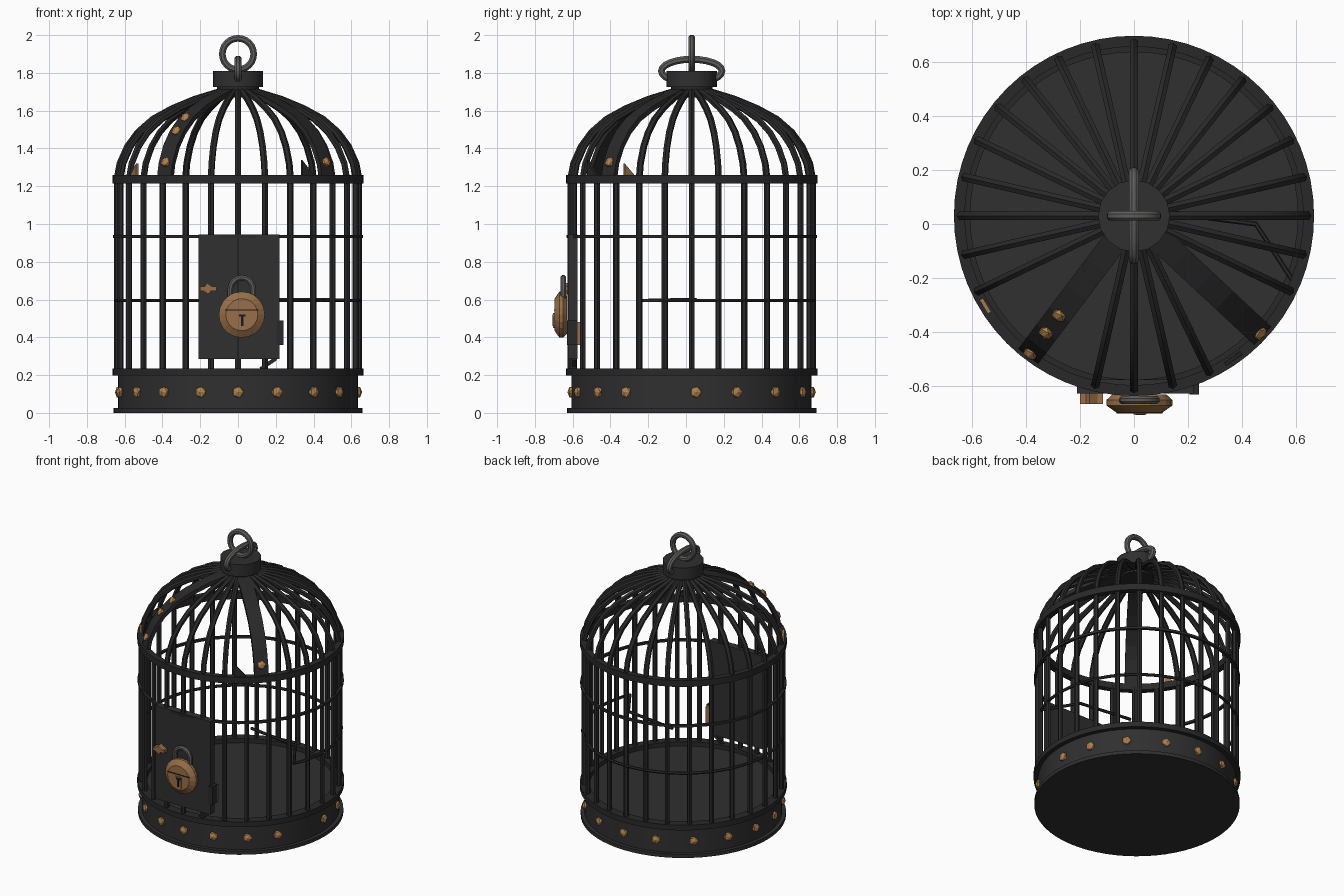
import bpy, bmesh, math
from mathutils import Vector, Matrix

cube = bpy.data.objects.get("Cube")
if cube:
    bpy.data.objects.remove(cube, do_unlink=True)

CY = 0.03  # cage axis
RIM = 0.64


def material(name, color):
    m = bpy.data.materials.new(name)
    m.use_nodes = True
    m.diffuse_color = (*color, 1)
    m.node_tree.nodes["Principled BSDF"].inputs["Base Color"].default_value = (*color, 1)
    return m


IRON = material("dark iron", (0.029, 0.029, 0.029))
BAR = material("black iron", (0.022, 0.022, 0.023))
STEEL = material("worn steel", (0.11, 0.11, 0.105))
BRASS = material("aged brass", (0.31, 0.16, 0.065))
RIVET = material("bright brass", (0.42, 0.22, 0.075))
DARK = material("keyhole black", (0.01, 0.01, 0.01))


def finish(name, bm, mat, smooth=False):
    bmesh.ops.recalc_face_normals(bm, faces=bm.faces)
    mesh = bpy.data.meshes.new(name)
    bm.to_mesh(mesh)
    bm.free()
    mesh.materials.append(mat)
    ob = bpy.data.objects.new(name, mesh)
    bpy.context.collection.objects.link(ob)
    if smooth:
        bpy.ops.object.select_all(action="DESELECT")
        ob.select_set(True)
        bpy.context.view_layer.objects.active = ob
        bpy.ops.object.shade_smooth_by_angle(angle=math.radians(40))


def polar(r, a, z):
    return Vector((r * math.cos(a), CY + r * math.sin(a), z))


def hoop(name, r0, r1, z0, z1, steps=64):
    """Flat band around the cage axis."""
    bm = bmesh.new()
    profile = [(r0, z0), (r1, z0), (r1, z1), (r0, z1)]
    rings = [[bm.verts.new(polar(r, math.tau * i / steps, z)) for r, z in profile]
             for i in range(steps)]
    for i in range(steps):
        a, b = rings[i], rings[(i + 1) % steps]
        for j in range(4):
            k = (j + 1) % 4
            bm.faces.new((a[j], b[j], b[k], a[k]))
    finish(name, bm, BAR, True)


def disc(name, r, z0, z1, mat, steps=64):
    bm = bmesh.new()
    bmesh.ops.create_cone(bm, cap_ends=True, segments=steps, radius1=r, radius2=r, depth=z1 - z0,
                          matrix=Matrix.Translation((0, CY, (z0 + z1) / 2)))
    finish(name, bm, mat, True)


def sweep(bm, points, half_w, half_d, side, sides=6, closed=False):
    """Sweep an oval section along a path; side fixes the width direction."""
    rings = []
    n = len(points)
    u = Vector(side)
    for i, p in enumerate(points):
        if closed:
            t = points[(i + 1) % n] - points[i - 1]
        else:
            t = points[min(i + 1, n - 1)] - points[max(i - 1, 0)]
        v = t.cross(u).normalized()
        rot = math.pi / sides
        rings.append([bm.verts.new(p + u * half_w * math.cos(math.tau * k / sides + rot)
                                   + v * half_d * math.sin(math.tau * k / sides + rot))
                      for k in range(sides)])
    for i in range(n if closed else n - 1):
        a, b = rings[i], rings[(i + 1) % n]
        for k in range(sides):
            m = (k + 1) % sides
            bm.faces.new((a[k], a[m], b[m], b[k]))
    if not closed:
        bm.faces.new(rings[0])
        bm.faces.new(rings[-1])


def box(name, x, y, z, mat, tilt=0):
    bm = bmesh.new()
    lo, hi = Vector((x[0], y[0], z[0])), Vector((x[1], y[1], z[1]))
    bmesh.ops.create_cube(bm, size=1, matrix=Matrix.Translation((lo + hi) / 2)
                          @ Matrix.Rotation(tilt, 4, "Y") @ Matrix.Diagonal((*(hi - lo), 1)))
    finish(name, bm, mat)


def shard(name, angle, spread, z0, z1, mat):
    """Triangular sliver standing on the dome rim."""
    bm = bmesh.new()
    corners = ((angle - spread, z0), (angle + spread, z0), (angle + spread, z1))
    back, front = ([bm.verts.new(polar(r, a, z)) for a, z in corners] for r in (0.635, 0.65))
    bm.faces.new(back)
    bm.faces.new(front)
    for i in range(3):
        bm.faces.new((back[i - 1], back[i], front[i], front[i - 1]))
    finish(name, bm, mat)


def stud(bm, pos, normal, r):
    rot = Vector(normal).to_track_quat("Z", "Y").to_matrix().to_4x4()
    bmesh.ops.create_icosphere(bm, subdivisions=1, radius=r,
                               matrix=Matrix.Translation(pos) @ rot @ Matrix.Diagonal((1, 1, 0.6, 1)))


# Base drum, floor and flat hoops
disc("base_flange", 0.66, 0, 0.025, IRON)
disc("base_drum", 0.635, 0.02, 0.205, IRON)
hoop("base_top_rim", 0.605, 0.665, 0.198, 0.235)
hoop("dome_rim", 0.625, 0.665, 1.215, 1.26)
hoop("middle_hoop", 0.645, 0.663, 0.927, 0.943)

# Lower hoop, broken open at the front with one end bent inward
bm = bmesh.new()
a0, a1 = math.radians(-23), math.radians(204)
path = [polar(0.647, a0 + (a1 - a0) * i / 44, 0.595) for i in range(45)]
sweep(bm, [Vector((0.07, 0.05, 0.6)), Vector((0.45, 0.0, 0.6))] + path, 0.01, 0.01, (0, 0, 1))
finish("broken_lower_hoop", bm, BAR, True)

# Upright bars and curved dome bars
DOME = [(0.64, 1.24), (0.625, 1.32), (0.585, 1.41), (0.53, 1.485), (0.45, 1.555),
        (0.35, 1.61), (0.23, 1.66), (0.1, 1.7)]
STRAPS = [math.radians(233), math.radians(-43)]
uprights, ribs = bmesh.new(), bmesh.new()
for i in range(28):
    a = math.tau * i / 28
    tangent = (-math.sin(a), math.cos(a), 0)
    sweep(uprights, [polar(RIM, a, 0.2), polar(RIM, a, 1.24)], 0.017, 0.017, tangent)
    if min(abs(math.remainder(a - s, math.tau)) for s in STRAPS) > math.radians(15):
        sweep(ribs, [polar(r, a, z) for r, z in DOME], 0.018, 0.018, tangent)
finish("upright_bars", uprights, BAR, True)
finish("dome_bars", ribs, BAR, True)

# Wide riveted repair straps on the dome
straps, studs = bmesh.new(), bmesh.new()
for a, marks in zip(STRAPS, ((1, 3, 4), (1,))):
    sweep(straps, [polar(r, a, z) for r, z in DOME], 0.065, 0.018,
          (-math.sin(a), math.cos(a), 0), sides=4)
    for k in marks:
        r, z = DOME[k]
        stud(studs, polar(r + 0.012, a, z + 0.008), (math.cos(a), math.sin(a), 0.6), 0.03)
finish("dome_straps", straps, BAR)
shard("brass_shard", math.radians(211), 0.05, 1.255, 1.32, BRASS)
shard("iron_shard", math.radians(-55), -0.06, 1.255, 1.34, BAR)

# Rivets around the base drum, one of them lost
for degrees in (0, 19, 39, 57, 92, 112, 134, 157, 178, 199, 221, 242, 262, 282, 303, 322, 342):
    a = math.radians(degrees - 90)
    stud(studs, polar(0.638, a, 0.11), (math.cos(a), math.sin(a), 0), 0.033)
finish("rivets", studs, RIVET)

# Crown cap with hanging ring and shackle
disc("crown_neck", 0.11, 1.67, 1.74, BAR, 16)
disc("crown_cap", 0.133, 1.725, 1.81, IRON, 16)


def oval(name, centre, u, v, thick, normal):
    bm = bmesh.new()
    pts = [Vector(centre) + Vector(u) * math.cos(math.tau * i / 24)
           + Vector(v) * math.sin(math.tau * i / 24) for i in range(24)]
    sweep(bm, pts, thick, thick, normal, 8, True)
    finish(name, bm, STEEL, True)


oval("hanging_ring", (0, CY, 1.9), (0.083, 0, 0), (0, 0, 0.083), 0.019, (0, 1, 0))
oval("crown_shackle", (0, CY, 1.81), (0, 0.16, 0), (0, 0, 0.062), 0.02, (1, 0, 0))

# Door plate, hinge, latch and a loose splinter
box("door", (-0.21, 0.22), (-0.625, -0.575), (0.285, 0.945), IRON)
box("door_hinge", (0.205, 0.24), (-0.63, -0.575), (0.36, 0.49), BAR)
box("hinge_back", (0.205, 0.235), (-0.575, -0.555), (0.36, 0.48), BRASS)
box("door_splinter", (0.11, 0.21), (-0.6, -0.58), (0.25, 0.27), BAR, -0.6)
box("door_latch", (-0.2, -0.115), (-0.665, -0.62), (0.645, 0.668), BRASS)
box("latch_knob", (-0.18, -0.14), (-0.665, -0.62), (0.635, 0.68), BRASS, 0.6)

# Padlock: round brass body, seam, keyhole and steel shackle
bm = bmesh.new()
turn = Matrix.Rotation(math.pi / 2, 4, "X")
for r1, r2, y, d in ((0.1, 0.122, -0.64, 0.02), (0.122, 0.122, -0.66, 0.02),
                     (0.122, 0.085, -0.683, 0.026)):
    bmesh.ops.create_cone(bm, cap_ends=True, segments=20, radius1=r1, radius2=r2, depth=d,
                          matrix=Matrix.Translation((0.02, y, 0.52)) @ turn)
finish("padlock_body", bm, BRASS)
box("padlock_seam", (-0.065, 0.105), (-0.699, -0.693), (0.541, 0.547), DARK)
box("keyhole_plate", (-0.002, 0.046), (-0.703, -0.695), (0.45, 0.53), BRASS)
box("keyhole_top", (0.006, 0.04), (-0.706, -0.7), (0.51, 0.522), DARK)
box("keyhole_slot", (0.017, 0.029), (-0.706, -0.7), (0.46, 0.512), DARK)
bm = bmesh.new()
arch = [Vector((0.02 + 0.06 * math.cos(t), -0.65, 0.655 + 0.06 * math.sin(t)))
        for t in (math.pi * i / 10 for i in range(11))]
sweep(bm, [Vector((0.08, -0.65, 0.6))] + arch + [Vector((-0.04, -0.65, 0.6))], 0.016, 0.016,
      (0, 1, 0), 8)
finish("padlock_shackle", bm, STEEL, True)
